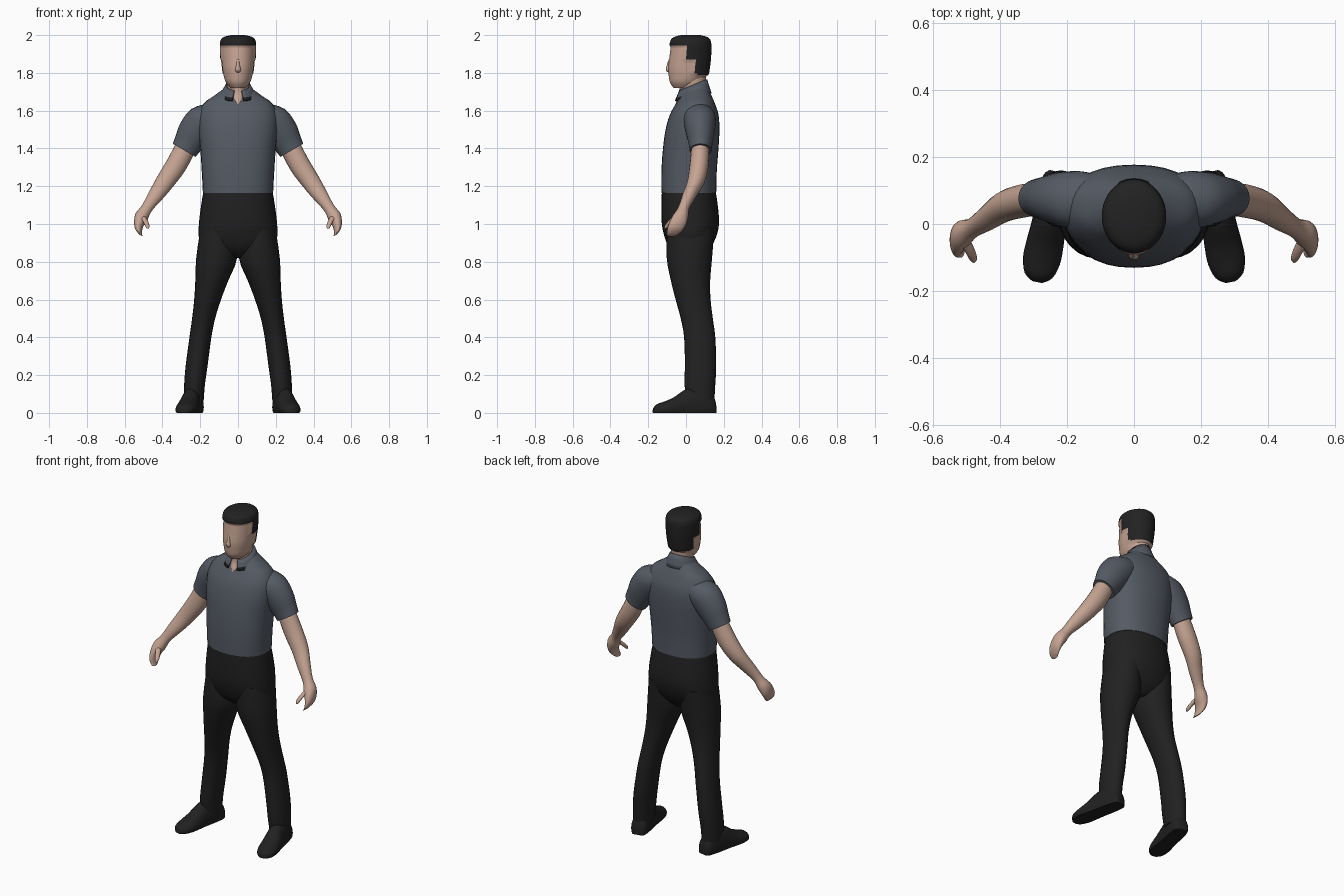
import bpy, bmesh, math
from mathutils import Vector

if "Cube" in bpy.data.objects:
    bpy.data.objects.remove(bpy.data.objects["Cube"])


def material(name, rgb):
    m = bpy.data.materials.new(name)
    m.use_nodes = True
    m.diffuse_color = (*rgb, 1)
    m.node_tree.nodes["Principled BSDF"].inputs["Base Color"].default_value = (*rgb, 1)
    return m


SKIN = material("skin", (0.56, 0.37, 0.29))
SHIRT = material("slate_shirt", (0.09, 0.104, 0.128))
BLACK = material("black_cloth", (0.015, 0.015, 0.015))
HAIR = material("black_hair", (0.016, 0.016, 0.016))
X, Y, Z = Vector((1, 0, 0)), Vector((0, 1, 0)), Vector((0, 0, 1))


def finish(name, bm, mats):
    bmesh.ops.recalc_face_normals(bm, faces=bm.faces)
    mesh = bpy.data.meshes.new(name)
    bm.to_mesh(mesh)
    bm.free()
    for m in mats:
        mesh.materials.append(m)
    for p in mesh.polygons:
        p.use_smooth = True
    mesh.set_sharp_from_angle(angle=math.radians(50))
    ob = bpy.data.objects.new(name, mesh)
    bpy.context.collection.objects.link(ob)
    return ob


def spline(rings, steps):
    """Smoothly fill in rings between the given ones."""
    out = []
    for i in range(len(rings) - 1):
        quad = [rings[max(i - 1, 0)], rings[i], rings[i + 1], rings[min(i + 2, len(rings) - 1)]]
        for k in range(steps):
            t = k / steps
            out.append([0.5 * (2 * b + (c - a) * t + (2 * a - 5 * b + 4 * c - d) * t * t
                               + (3 * b - a - 3 * c + d) * t ** 3) for a, b, c, d in zip(*quad)])
    return out + [list(rings[-1])]


def loft(rings, u=X, v=Y, side=1, n=24, steps=3, power=1.0, floor=None):
    """Skin over rings (x, y, z, radius along u, radius along v)."""
    bm = bmesh.new()
    loops = []
    for x, y, z, a, b in spline(rings, steps):
        loop = []
        for k in range(n):
            t = 2 * math.pi * k / n
            c, s = (math.copysign(abs(f) ** power, f) for f in (math.cos(t), math.sin(t)))
            p = Vector((x, y, z)) + u * a * c + v * b * s
            if floor is not None:
                p.z = max(p.z, floor)
            loop.append(bm.verts.new((p.x * side, p.y, p.z)))
        loops.append(loop)
    for lo, hi in zip(loops, loops[1:]):
        for k in range(n):
            j = (k + 1) % n
            bm.faces.new((lo[k], lo[j], hi[j], hi[k]))
    bm.faces.new(loops[0])
    bm.faces.new(loops[-1])
    return bm


def level(z, half, front, back, x=0):
    """Horizontal ring from its half width and its front and back y."""
    return (x, (front + back) / 2, z, half, (back - front) / 2)


# Shirt body
finish("shirt_body", loft([
    level(1.165, .186, -.13, .16), level(1.28, .192, -.13, .163), level(1.4, .2, -.122, .172),
    level(1.5, .21, -.108, .177), level(1.58, .208, -.085, .172), level(1.64, .18, -.052, .152),
    level(1.68, .125, -.03, .135), level(1.72, .07, .0, .115)], n=32, power=.88), [SHIRT])

# Trouser seat
finish("trouser_seat", loft([
    level(1.167, .184, -.128, .158), level(1.1, .195, -.13, .168), level(1.0, .207, -.128, .175),
    level(.92, .205, -.11, .155), level(.86, .15, -.08, .12), level(.82, .05, -.03, .08)],
    n=32, power=.92), [BLACK])

# Head, with hair chosen by position and raised a little
bm = loft([
    level(1.72, .04, -.066, .05), level(1.75, .064, -.085, .08), level(1.79, .077, -.092, .112),
    level(1.83, .083, -.094, .12), level(1.88, .087, -.088, .126), level(1.93, .089, -.082, .127),
    level(1.965, .087, -.077, .125), level(1.985, .07, -.058, .108), level(1.996, .03, -.02, .07)],
    n=40, steps=5)
hair_verts = set()
for f in bm.faces:
    c = f.calc_center_median()
    if c.z > 1.945 or (c.y > 0 and c.z > 1.87) or (c.y > .05 and c.z > 1.79):
        f.material_index = 1
        hair_verts.update(f.verts)
for vert in hair_verts:
    out = Vector((vert.co.x, vert.co.y - .025, 0))
    vert.co += out.normalized() * .007 + Z * .004 * (vert.co.z > 1.97)
finish("head", bm, [SKIN, HAIR])

# Nose and neck
finish("nose", loft([(0, -.084, 1.875, .006, .006), (0, -.09, 1.84, .01, .012),
                     (0, -.094, 1.815, .015, .013), (0, -.09, 1.803, .008, .006)], n=12), [SKIN])
finish("neck", loft([
    level(1.63, .02, -.056, .08), level(1.655, .042, -.05, .09), level(1.69, .055, -.034, .1),
    level(1.74, .06, -.035, .104), level(1.8, .062, -.035, .108)]), [SKIN])

# Folded collar, open at the front, with a dark fold under its points
bm = bmesh.new()
rows = []
for k in range(29):
    t = math.radians(18 + 324 * k / 28)
    back = (1 - math.cos(t)) / 2
    row = []
    for f in (0, .4, .7, 1):
        rx, ry = .062 + .036 * f, .072 + .024 * f
        z = (1.705 + .06 * back) * (1 - f) + (1.65 + .04 * back) * f
        row.append(bm.verts.new((rx * math.sin(t), .036 - ry * math.cos(t), z)))
    rows.append(row)
for r, s in zip(rows, rows[1:]):
    for j in range(3):
        f = bm.faces.new((r[j], s[j], s[j + 1], r[j + 1]))
        f.material_index = int(j == 2 and f.calc_center_median().y < -.015)
collar = finish("collar", bm, [SHIRT, BLACK])
thick = collar.modifiers.new("thickness", 'SOLIDIFY')
thick.thickness = .008
thick.offset = 0

arm_u = Vector((.86, 0, .5))
toe = Vector((.2, -.98, 0))
toe_u = Vector((.98, .2, 0))

for side, word in ((1, "left"), (-1, "right")):
    # Sleeve
    finish(word + "_sleeve", loft([
        (.1, .07, 1.6, .075, .07), (.165, .072, 1.56, .097, .086), (.225, .075, 1.49, .092, .077),
        (.262, .077, 1.43, .078, .064), (.285, .077, 1.39, .07, .058)],
        u=arm_u, side=side), [SHIRT])

    # Bare arm running into the hand
    finish(word + "_arm", loft([
        (.265, .077, 1.43, .055, .046), (.325, .07, 1.315, .056, .05), (.385, .053, 1.225, .05, .046),
        (.433, .02, 1.155, .041, .038), (.482, -.012, 1.085, .03, .03), (.51, -.03, 1.04, .036, .042),
        (.526, -.045, 1.0, .028, .046), (.527, -.06, .965, .021, .04), (.515, -.075, .94, .012, .025)],
        u=arm_u, side=side, n=20), [SKIN])
    finish(word + "_thumb", loft([
        (.508, -.045, 1.045, .016, .018), (.49, -.078, 1.015, .014, .016),
        (.48, -.1, .99, .012, .013), (.478, -.11, .975, .006, .006)],
        u=X, v=Y, side=side, n=12), [SKIN])

    # Trouser leg
    finish(word + "_trouser_leg", loft([
        level(.97, .09, -.1, .15, .11), level(.82, .108, -.102, .138, .113),
        level(.7, .087, -.08, .128, .139), level(.6, .071, -.055, .13, .161),
        level(.5, .061, -.028, .142, .182), level(.4, .058, -.01, .155, .199),
        level(.25, .058, -.006, .16, .219), level(.15, .055, -.008, .155, .23),
        level(.06, .052, .005, .15, .234)], side=side), [BLACK])

    # Shoe, lofted from heel to toe with a flat sole
    profile = [(0, .03, .06), (.02, .046, .1), (.09, .052, .14), (.16, .052, .125),
               (.22, .056, .085), (.27, .056, .062), (.315, .042, .046), (.335, .015, .025)]
    heel = Vector((.222, .155, 0))
    finish(word + "_shoe", loft(
        [(*(heel + toe * d + Z * h * .3), w, h * .7) for d, w, h in profile],
        u=toe_u, v=Z, side=side, floor=0), [BLACK])
